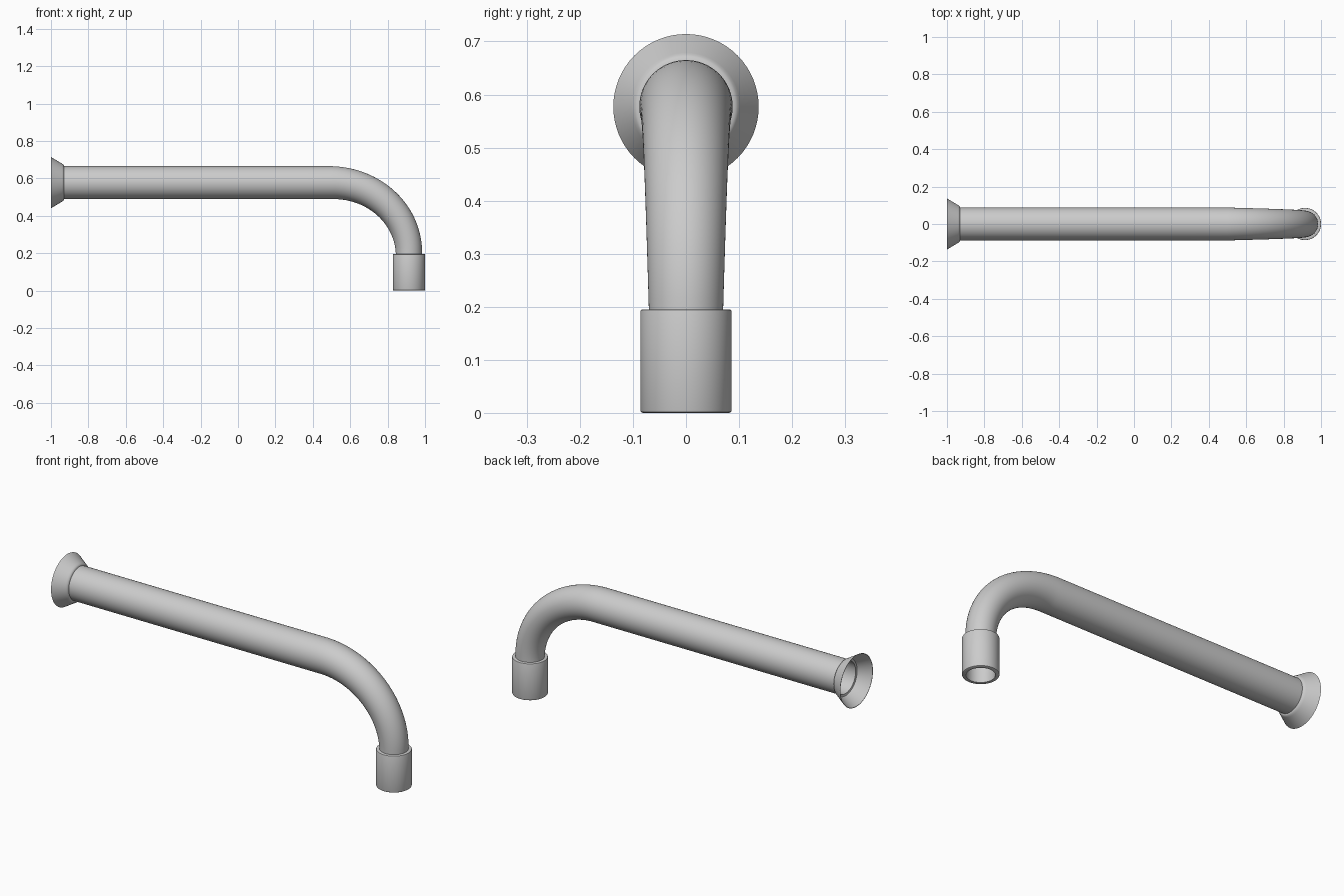
import bpy, bmesh, math
from mathutils import Vector

if "Cube" in bpy.data.objects:
    bpy.data.objects.remove(bpy.data.objects["Cube"], do_unlink=True)

SIDES = 64
AXIS_Z = 0.577      # height of the horizontal arm
OUTLET_X = 0.914    # centre of the downward outlet

metal = bpy.data.materials.new("grey metal")
metal.use_nodes = True
colour = (0.6, 0.6, 0.6, 1)
metal.diffuse_color = colour
metal.node_tree.nodes["Principled BSDF"].inputs["Base Color"].default_value = colour


def loft(name, rings):
    """Skin a closed loop of circular rings given as (centre, direction, radius)."""
    bm = bmesh.new()
    loops = []
    for centre, direction, radius in rings:
        side = Vector((0, 1, 0))
        other = side.cross(direction)
        loops.append([bm.verts.new(centre + radius * (math.cos(a) * side + math.sin(a) * other))
                      for a in (2 * math.pi * i / SIDES for i in range(SIDES))])
    for k, lower in enumerate(loops):
        upper = loops[(k + 1) % len(loops)]
        for i in range(SIDES):
            j = (i + 1) % SIDES
            bm.faces.new((lower[i], lower[j], upper[j], upper[i]))
    bmesh.ops.recalc_face_normals(bm, faces=bm.faces)
    mesh = bpy.data.meshes.new(name)
    bm.to_mesh(mesh)
    bm.free()
    mesh.materials.append(metal)
    obj = bpy.data.objects.new(name, mesh)
    bpy.context.collection.objects.link(obj)
    bpy.ops.object.select_all(action='DESELECT')
    obj.select_set(True)
    bpy.context.view_layer.objects.active = obj
    bpy.ops.object.shade_smooth_by_angle(angle=math.radians(35))
    return obj


# Spout pipe: straight arm, then a tapering bend into a short drop
along, down = Vector((1, 0, 0)), Vector((0, 0, -1))
bend_x, bend_z, steps = 0.5, 0.195, 32
width, height = OUTLET_X - bend_x, AXIS_Z - bend_z
path = [(Vector((x, 0, AXIS_Z)), along, 0.088) for x in (-0.935, -0.5, 0.0, 0.3)]
for i in range(steps + 1):
    t = i / steps
    a = t * math.pi / 2
    centre = Vector((bend_x + width * math.sin(a), 0, bend_z + height * math.cos(a)))
    tangent = Vector((width * math.cos(a), 0, -height * math.sin(a))).normalized()
    path.append((centre, tangent, 0.088 - 0.018 * t))
path.append((Vector((OUTLET_X, 0, 0.15)), down, 0.07))
bore = [(c, d, r - 0.003) for c, d, r in reversed(path)]
loft("spout_pipe", path + bore)

# Flared wall flange: thin hollow cone with a rounded neck
flange = [(-1.0, 0.137), (-0.942, 0.102), (-0.935, 0.098), (-0.931, 0.093),
          (-0.930, 0.087), (-0.934, 0.087), (-0.936, 0.096), (-0.944, 0.100),
          (-1.0, 0.135)]
loft("wall_flange", [(Vector((x, 0, AXIS_Z)), along, r) for x, r in flange])

# Outlet collar: thick ring with softened edges
collar = [(0.195, 0.066), (0.195, 0.083), (0.194, 0.085), (0.191, 0.086),
          (0.005, 0.086), (0.002, 0.085), (0.0, 0.082), (0.0, 0.067), (0.003, 0.066)]
loft("outlet_collar", [(Vector((OUTLET_X, 0, z)), down, r) for z, r in collar])
